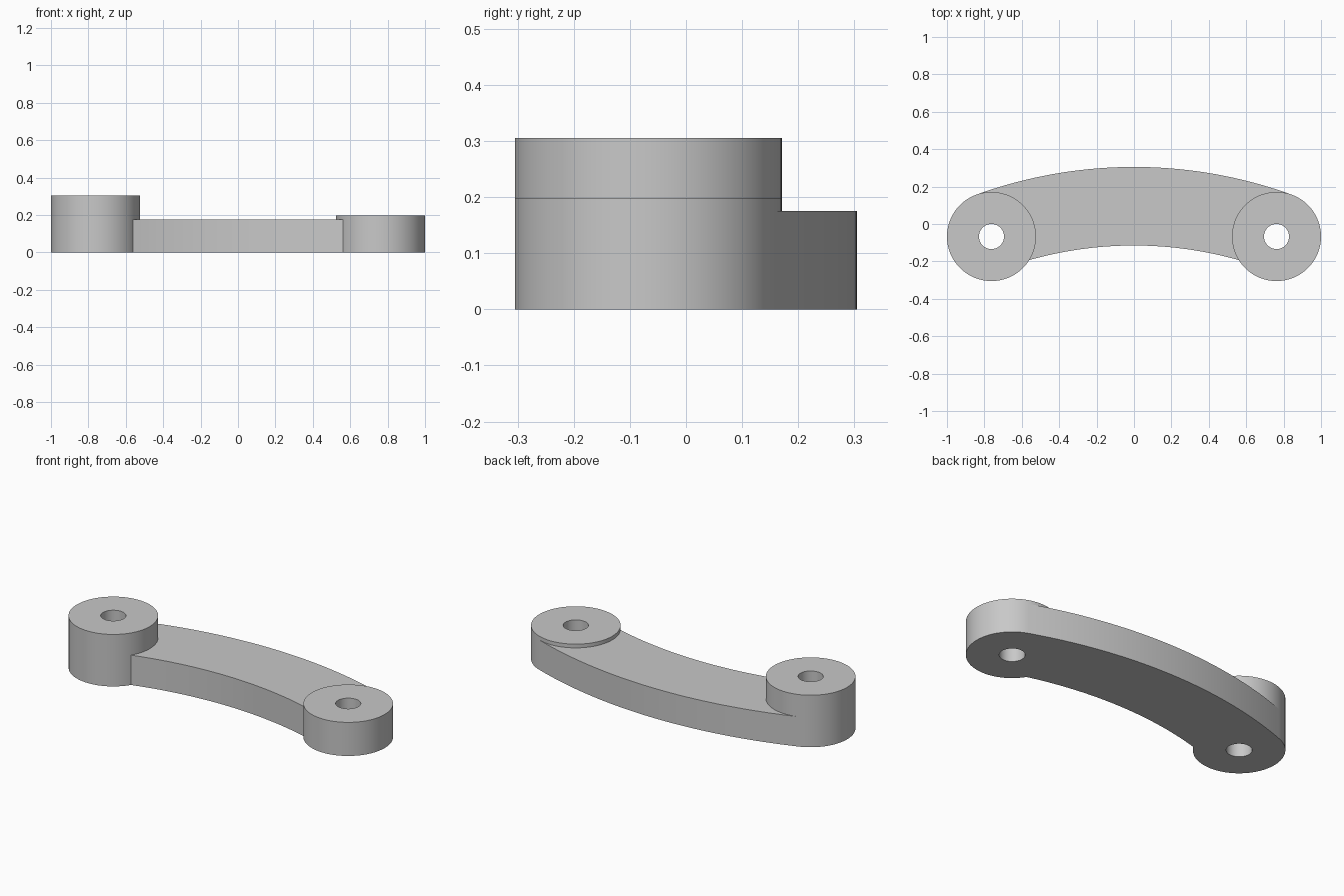
import bpy
import bmesh
from math import atan2, acos, asin, cos, sin, pi, hypot

cube = bpy.data.objects.get("Cube")
if cube:
    bpy.data.objects.remove(cube, do_unlink=True)

BOSS_X, BOSS_Y = 0.762, -0.067
BOSS_R, HOLE_R = 0.238, 0.067
TALL, SHORT, ARM_H = 0.305, 0.197, 0.175
OUTER_TOP, INNER_TOP = 0.305, -0.115

# Outer arc is tangent to both bosses; inner arc shares its centre
a, b = OUTER_TOP - BOSS_Y, BOSS_R
OUTER_R = (BOSS_X ** 2 + a ** 2 - b ** 2) / (2 * (a - b))
ARC_Y = OUTER_TOP - OUTER_R
INNER_R = INNER_TOP - ARC_Y

grey = bpy.data.materials.new("light grey")
grey.use_nodes = True
colour = (0.58, 0.58, 0.58, 1)
grey.diffuse_color = colour
grey.node_tree.nodes["Principled BSDF"].inputs["Base Color"].default_value = colour


def arc(cx, cy, r, start, end, n):
    return [(cx + r * cos(start + (end - start) * i / n),
             cy + r * sin(start + (end - start) * i / n)) for i in range(n + 1)]


def finish(bm, name):
    bmesh.ops.recalc_face_normals(bm, faces=bm.faces)
    mesh = bpy.data.meshes.new(name)
    bm.to_mesh(mesh)
    bm.free()
    mesh.materials.append(grey)
    obj = bpy.data.objects.new(name, mesh)
    bpy.context.collection.objects.link(obj)
    bpy.ops.object.select_all(action='DESELECT')
    obj.select_set(True)
    bpy.context.view_layer.objects.active = obj
    bpy.ops.object.shade_smooth_by_angle(angle=pi / 6)


def boss(name, x, height, n=96):
    """Upright cylinder with a through hole."""
    bm = bmesh.new()
    rings = []
    for r, z in ((BOSS_R, 0), (BOSS_R, height), (HOLE_R, height), (HOLE_R, 0)):
        points = arc(x, BOSS_Y, r, 0, 2 * pi, n)[:-1]
        rings.append([bm.verts.new((px, py, z)) for px, py in points])
    for k in range(4):
        low, high = rings[k], rings[(k + 1) % 4]
        for i in range(n):
            j = (i + 1) % n
            bm.faces.new((low[i], low[j], high[j], high[i]))
    finish(bm, name)


def arm():
    """Curved bar whose scooped ends fit against the bosses."""
    seat_r = BOSS_R - 0.002
    dist = hypot(BOSS_X, BOSS_Y - ARC_Y)
    tangent = atan2(BOSS_Y - ARC_Y, BOSS_X)
    meet = tangent + pi - acos((dist ** 2 + seat_r ** 2 - INNER_R ** 2)
                               / (2 * dist * seat_r))
    # Right half of the outline, from outer middle to inner middle
    half = arc(0, ARC_Y, OUTER_R, pi / 2, tangent, 32)
    seat = arc(BOSS_X, BOSS_Y, seat_r, tangent, meet, 40)[1:]
    half += seat
    inner_end = pi / 2 - asin(seat[-1][0] / INNER_R)
    half += arc(0, ARC_Y, INNER_R, inner_end, pi / 2, 24)[1:]
    outline = half + [(-x, y) for x, y in reversed(half[1:-1])]

    bm = bmesh.new()
    base = bm.faces.new([bm.verts.new((x, y, 0)) for x, y in outline])
    extruded = bmesh.ops.extrude_face_region(bm, geom=[base], use_keep_orig=True)
    top = [v for v in extruded["geom"] if isinstance(v, bmesh.types.BMVert)]
    bmesh.ops.translate(bm, verts=top, vec=(0, 0, ARM_H))
    finish(bm, "curved_arm")


boss("right_tall_boss", -BOSS_X, TALL)
boss("left_short_boss", BOSS_X, SHORT)
arm()
